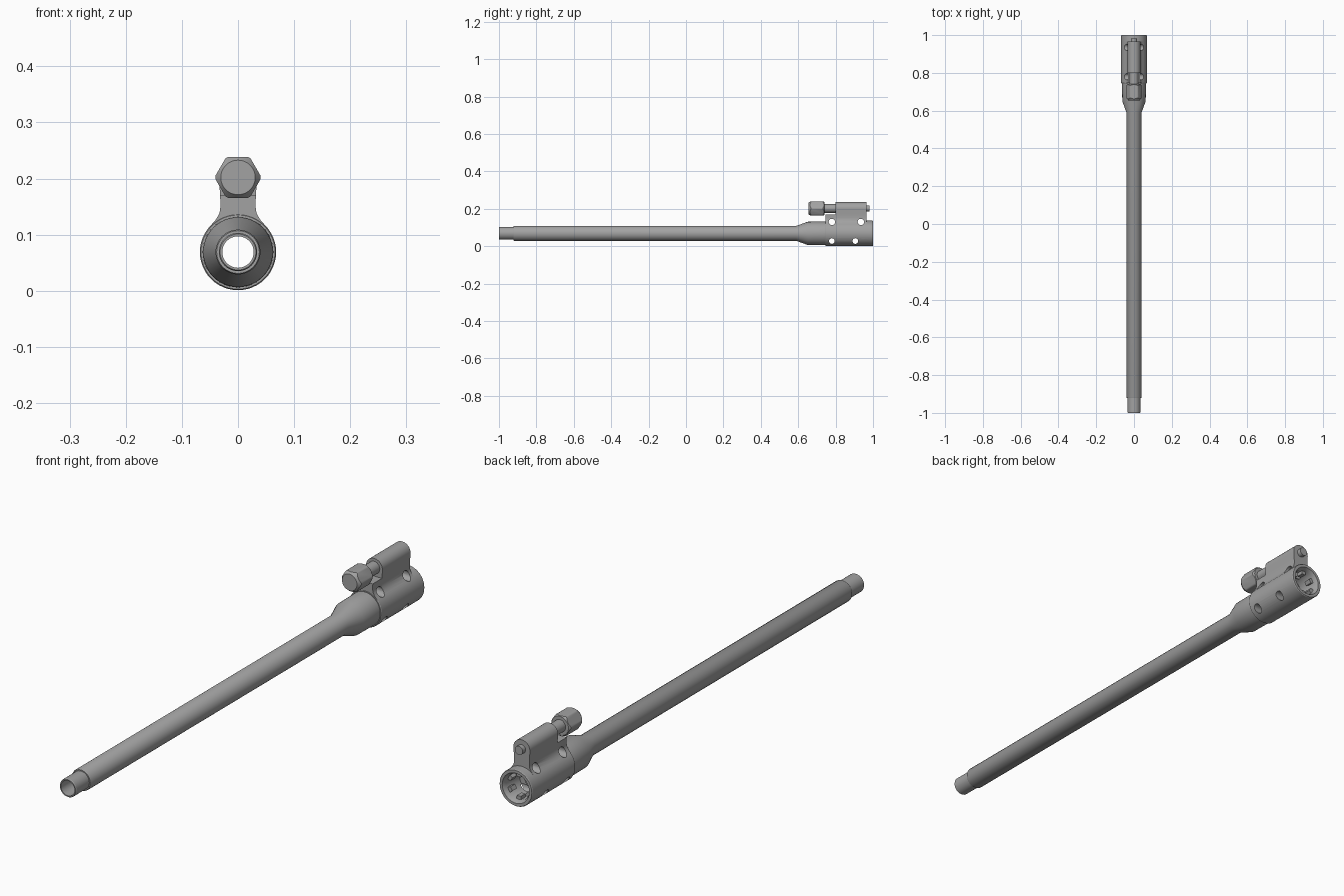
import bpy, bmesh
from math import pi, sin, cos, radians
from mathutils import Matrix

cube = bpy.data.objects.get("Cube")
if cube:
    bpy.data.objects.remove(cube)

AXIS = 0.069      # height of the barrel axis
TOP_AXIS = 0.202  # height of the upper tube axis

steel = bpy.data.materials.new("grey_steel")
steel.use_nodes = True
grey = (0.36, 0.36, 0.36, 1)
steel.diffuse_color = grey
steel.node_tree.nodes["Principled BSDF"].inputs["Base Color"].default_value = grey


def finish(name, bm):
    bmesh.ops.remove_doubles(bm, verts=bm.verts, dist=1e-6)
    bmesh.ops.recalc_face_normals(bm, faces=bm.faces)
    mesh = bpy.data.meshes.new(name)
    bm.to_mesh(mesh)
    bm.free()
    mesh.materials.append(steel)
    obj = bpy.data.objects.new(name, mesh)
    bpy.context.collection.objects.link(obj)
    return obj


def lathe(name, profile, z, closed=False, steps=48):
    """Spin (y, radius) points around an axis along y at height z."""
    bm = bmesh.new()
    verts = [bm.verts.new((r, y, 0)) for y, r in profile]
    pairs = list(zip(verts, verts[1:]))
    if closed:
        pairs.append((verts[-1], verts[0]))
    edges = [bm.edges.new(p) for p in pairs]
    bmesh.ops.spin(bm, geom=verts + edges, cent=(0, 0, 0), axis=(0, 1, 0),
                   angle=2 * pi, steps=steps, use_merge=True)
    bmesh.ops.translate(bm, verts=bm.verts, vec=(0, 0, z))
    return finish(name, bm)


def rod(name, y0, y1, r, z, steps=32):
    return lathe(name, [(y0, 0), (y0, r), (y1, r), (y1, 0)], z, steps=steps)


def extrude_y(name, points, y0, y1):
    """Extrude an (x, z) outline from y0 to y1."""
    bm = bmesh.new()
    face = bm.faces.new([bm.verts.new((x, y0, z)) for x, z in points])
    new = bmesh.ops.extrude_face_region(bm, geom=[face])["geom"]
    bmesh.ops.translate(bm, verts=[g for g in new if isinstance(g, bmesh.types.BMVert)],
                        vec=(0, y1 - y0, 0))
    return finish(name, bm)


def combine(obj, other, operation):
    mod = obj.modifiers.new(operation.lower(), "BOOLEAN")
    mod.operation = operation
    mod.solver = "EXACT"
    mod.object = other
    bpy.ops.object.select_all(action="DESELECT")
    bpy.context.view_layer.objects.active = obj
    obj.select_set(True)
    bpy.ops.object.modifier_apply(modifier=mod.name)
    bpy.data.objects.remove(other)


def mirrored(half):
    return half + [(-x, z) for x, z in reversed(half)]


# Hollow barrel with stepped muzzle and flared collar
barrel = lathe("barrel", [
    (-1, 0.028), (-1, 0.032), (-0.997, 0.034), (-0.922, 0.034), (-0.922, 0.038),
    (-0.918, 0.040), (0.59, 0.040), (0.65, 0.062), (0.75, 0.063), (0.75, 0.028)],
    AXIS, closed=True)

# Rear sleeve joined to the web and upper tube housing
sleeve = lathe("sleeve", [(0.745, 0), (0.745, 0.066), (0.748, 0.068),
                          (0.997, 0.068), (1, 0.066), (1, 0)], AXIS)
neck = [(0.058, 0.098), (0.049, 0.116), (0.040, 0.126), (0.033, 0.138),
        (0.031, 0.152), (0.032, 0.17)]
arc = [(0.034 * cos(a), TOP_AXIS + 0.034 * sin(a))
       for a in (radians(d) for d in range(-10, 90, 10))]
combine(sleeve, extrude_y("housing", mirrored(neck + arc), 0.80, 0.965), "UNION")
combine(sleeve, extrude_y("web", mirrored(neck), 0.746, 0.82), "UNION")

# Bore and stepped rear recess
combine(sleeve, lathe("bore", [
    (0.7, 0), (0.7, 0.028), (0.91, 0.028), (0.91, 0.048), (0.985, 0.048),
    (1.001, 0.056), (1.001, 0)], AXIS), "DIFFERENCE")

# Cross holes through the sleeve
for y, z, r in [(0.78, 0.13, 0.017), (0.935, 0.13, 0.017),
                (0.78, 0.028, 0.015), (0.905, 0.028, 0.015)]:
    bm = bmesh.new()
    bmesh.ops.create_cone(bm, cap_ends=True, segments=24, radius1=r, radius2=r, depth=0.3,
                          matrix=Matrix.Translation((0, y, z)) @ Matrix.Rotation(pi / 2, 4, "Y"))
    combine(sleeve, finish("hole", bm), "DIFFERENCE")

# Locking lugs inside the rear recess
lugs = []
for i in range(6):
    a = i * pi / 3 + pi / 6
    ring = [(r, a + s) for r, s in ((0.036, -0.22), (0.051, -0.2), (0.051, 0.2), (0.036, 0.22))]
    lugs.append(extrude_y("locking_lug_%d" % (i + 1),
                          [(r * cos(t), AXIS + r * sin(t)) for r, t in ring], 0.955, 0.982))

# Plunger shaft, rear pin and chamfered hexagonal nut
shaft = rod("plunger_shaft", 0.72, 0.82, 0.023, TOP_AXIS)
pin = rod("rear_pin", 0.95, 0.982, 0.016, TOP_AXIS)
nut = extrude_y("hex_nut", [(0.042 * cos(i * pi / 3), TOP_AXIS + 0.042 * sin(i * pi / 3))
                            for i in range(6)], 0.655, 0.74)
combine(nut, lathe("chamfer", [(0.654, 0), (0.654, 0.030), (0.668, 0.0405),
                               (0.733, 0.0405), (0.741, 0.034), (0.741, 0)],
                   TOP_AXIS), "INTERSECT")

# Smooth shading with sharp edges kept
bpy.ops.object.select_all(action="DESELECT")
for obj in [barrel, sleeve, shaft, pin, nut] + lugs:
    obj.select_set(True)
bpy.context.view_layer.objects.active = barrel
bpy.ops.object.shade_smooth_by_angle(angle=radians(30))
